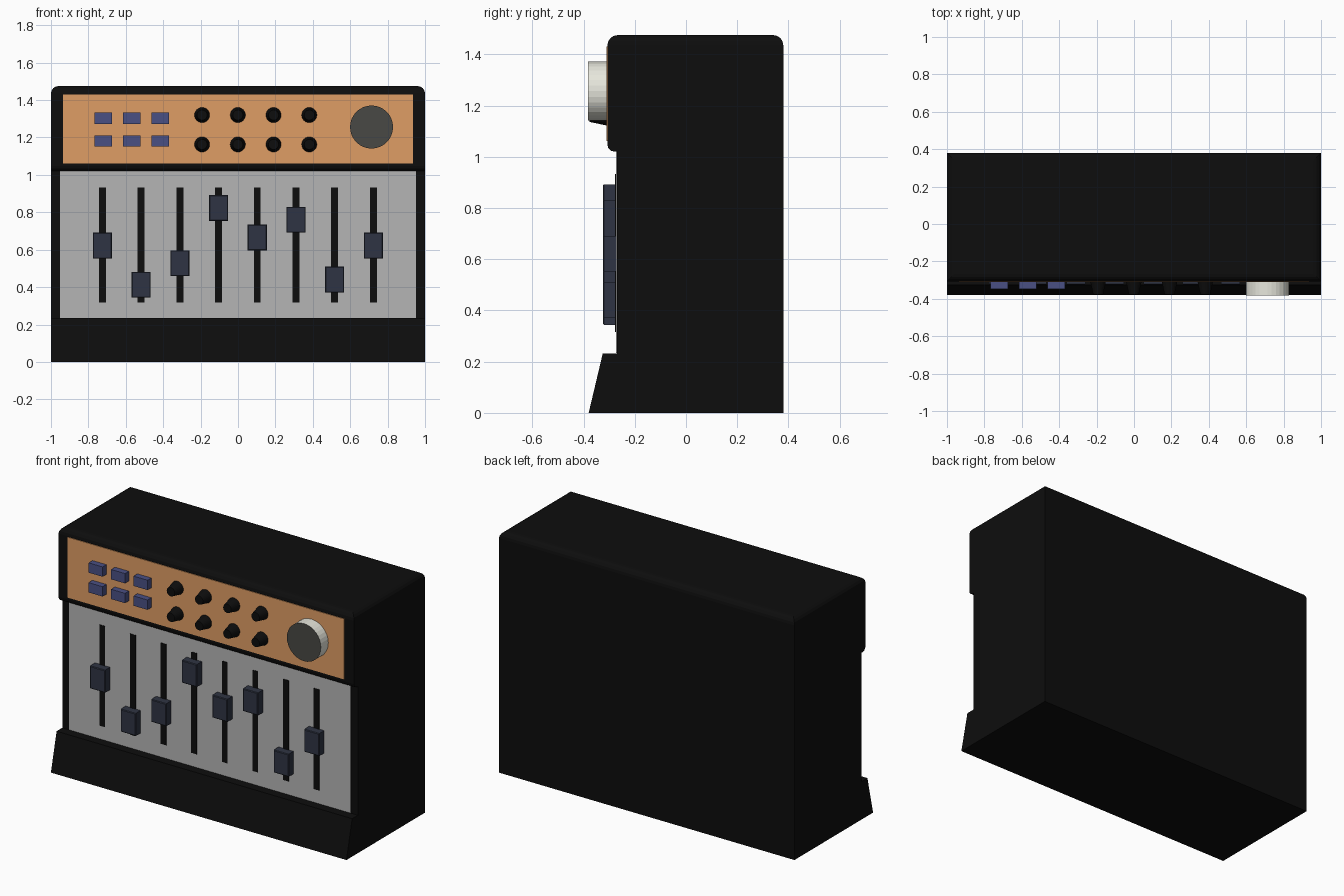
import bpy, bmesh, math
from mathutils import Matrix

if "Cube" in bpy.data.objects:
    bpy.data.objects.remove(bpy.data.objects["Cube"])


def material(name, r, g, b):
    m = bpy.data.materials.new(name)
    m.diffuse_color = (r, g, b, 1)
    m.use_nodes = True
    m.node_tree.nodes["Principled BSDF"].inputs["Base Color"].default_value = m.diffuse_color
    return m


BLACK = material("black", 0.004, 0.004, 0.004)
ORANGE = material("orange", 0.74, 0.34, 0.13)
SILVER = material("silver", 0.46, 0.46, 0.46)
BLUE = material("blue", 0.068, 0.08, 0.23)
NAVY = material("navy", 0.028, 0.034, 0.056)
IVORY = material("ivory", 0.8, 0.8, 0.72)
DARK = material("dark_grey", 0.065, 0.065, 0.058)


def finish(name, bm, *mats):
    bmesh.ops.recalc_face_normals(bm, faces=bm.faces)
    me = bpy.data.meshes.new(name)
    bm.to_mesh(me)
    bm.free()
    ob = bpy.data.objects.new(name, me)
    bpy.context.collection.objects.link(ob)
    for m in mats:
        me.materials.append(m)
    return ob


def box(name, x, z, w, h, front, back, mat, bevel=0):
    bm = bmesh.new()
    mtx = Matrix.Translation((x, (front + back) / 2, z)) @ Matrix.Diagonal((w, back - front, h, 1))
    bmesh.ops.create_cube(bm, size=1, matrix=mtx)
    if bevel:
        edges = [e for e in bm.edges if all(v.co.y < front + 1e-4 for v in e.verts)]
        bmesh.ops.bevel(bm, geom=edges, offset=bevel, segments=1, affect='EDGES')
    return finish(name, bm, mat)


def knob(name, x, z, r_base, r_tip, front, back, sides, *mats):
    bm = bmesh.new()
    mtx = Matrix.Translation((x, (front + back) / 2, z)) @ Matrix.Rotation(math.pi / 2, 4, 'X')
    bmesh.ops.create_cone(bm, cap_ends=True, segments=sides, radius1=r_base,
                          radius2=r_tip, depth=back - front, matrix=mtx)
    if len(mats) > 1:
        for f in bm.faces:
            f.material_index = int(len(f.verts) > 4)
    return finish(name, bm, *mats)


# Housing: side profile (y, z) with overhanging head and sloped foot
profile = [(-0.38, 0), (0.38, 0), (0.38, 1.475), (-0.307, 1.475),
           (-0.307, 1.02), (-0.27, 1.02), (-0.27, 0.232), (-0.325, 0.232)]
bm = bmesh.new()
face = bm.faces.new([bm.verts.new((-1, y, z)) for y, z in profile])
ext = bmesh.ops.extrude_face_region(bm, geom=[face], use_keep_orig=True)
bmesh.ops.translate(bm, vec=(2, 0, 0), verts=[g for g in ext["geom"] if isinstance(g, bmesh.types.BMVert)])
bmesh.ops.recalc_face_normals(bm, faces=bm.faces)
top = [e for e in bm.edges if all(v.co.z > 1.4 for v in e.verts)]
bmesh.ops.bevel(bm, geom=top, offset=0.04, segments=4, profile=0.5, affect='EDGES')
lip = [e for e in bm.edges if all(v.co.y < -0.3 and 1.0 < v.co.z < 1.03 for v in e.verts)]
bmesh.ops.bevel(bm, geom=lip, offset=0.028, segments=3, profile=0.5, affect='EDGES')
finish("housing", bm, BLACK)

# Face panels
box("control_panel", 0, 1.246, 1.87, 0.37, -0.311, -0.29, ORANGE)
box("fader_panel", 0, 0.627, 1.905, 0.786, -0.274, -0.26, SILVER)

# Fader slots and caps
for i, z in enumerate((0.622, 0.413, 0.528, 0.823, 0.665, 0.76, 0.44, 0.622)):
    x = -0.725 + 0.207 * i
    box(f"fader_slot_{i + 1}", x, 0.625, 0.037, 0.617, -0.277, -0.265, BLACK)
    box(f"fader_cap_{i + 1}", x, z, 0.102, 0.138, -0.324, -0.27, NAVY, 0.004)

# Push buttons and small knobs in two rows
for row, (zb, zk) in enumerate(((1.303, 1.32), (1.182, 1.163))):
    for col in range(3):
        box(f"button_{row + 1}_{col + 1}", -0.72 + 0.152 * col, zb, 0.094, 0.06,
            -0.348, -0.3, BLUE)
    for col in range(4):
        knob(f"small_knob_{row + 1}_{col + 1}", -0.192 + 0.191 * col, zk,
             0.043, 0.027, -0.376, -0.3, 24, BLACK)

# Main dial with dark face
knob("main_dial", 0.714, 1.256, 0.115, 0.115, -0.383, -0.3, 32, IVORY, DARK)
